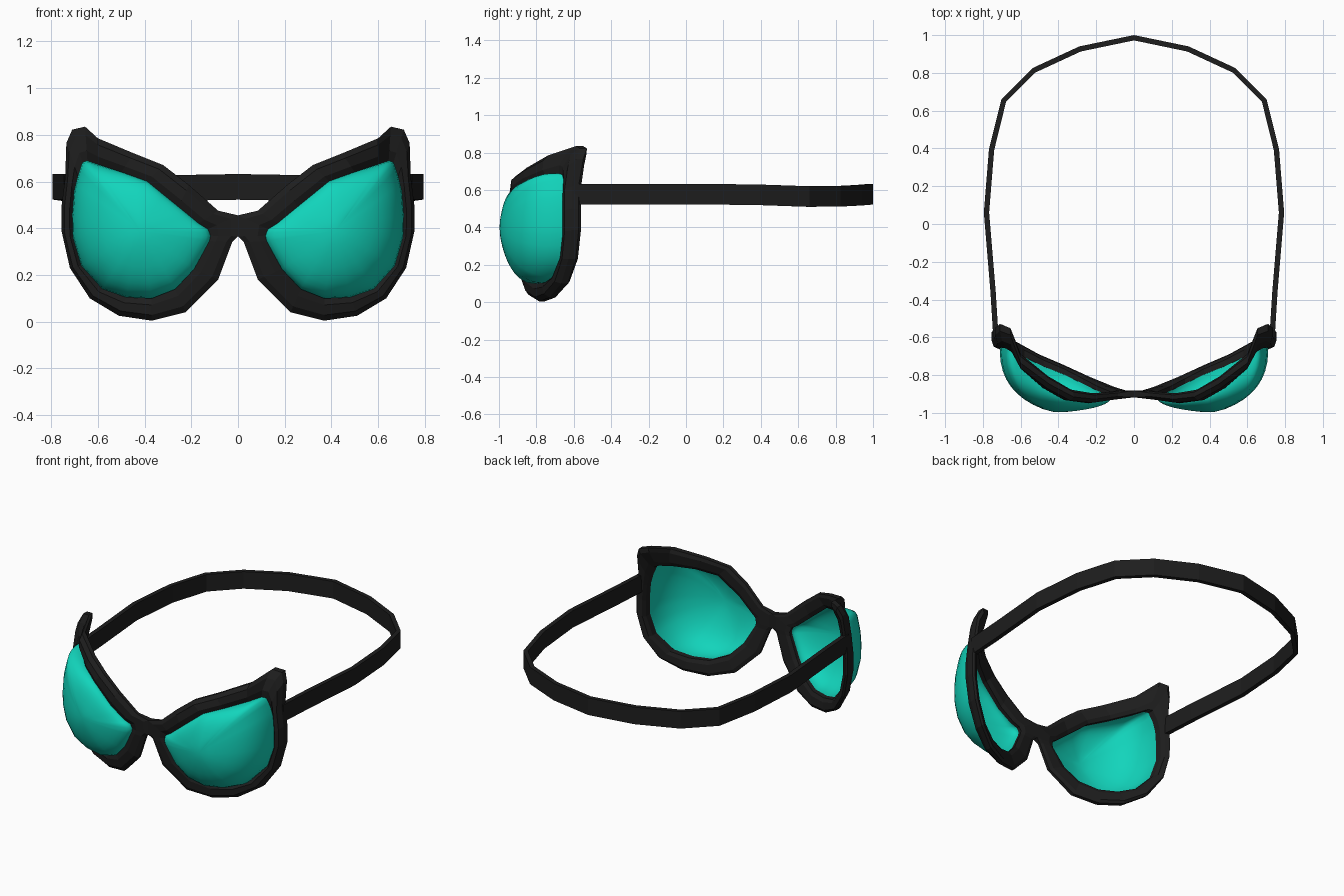
import bpy, bmesh
from mathutils import Vector

if "Cube" in bpy.data.objects:
    bpy.data.objects.remove(bpy.data.objects["Cube"])


def material(name, rgb):
    m = bpy.data.materials.new(name)
    m.diffuse_color = (*rgb, 1)
    m.use_nodes = True
    m.node_tree.nodes["Principled BSDF"].inputs["Base Color"].default_value = m.diffuse_color
    return m


BLACK = material("matte_black", (0.0125, 0.0125, 0.0125))
TEAL = material("teal_lens", (0.006, 0.66, 0.50))


def finish(bm, name, mat, smooth=False):
    """Turn the right-hand half into an object mirrored across x = 0."""
    bmesh.ops.recalc_face_normals(bm, faces=bm.faces)
    me = bpy.data.meshes.new(name)
    bm.to_mesh(me)
    bm.free()
    me.materials.append(mat)
    for p in me.polygons:
        p.use_smooth = smooth
    ob = bpy.data.objects.new(name, me)
    bpy.context.collection.objects.link(ob)
    mod = ob.modifiers.new("mirror", 'MIRROR')
    mod.use_clip = True
    mod.merge_threshold = 0.001
    return ob


# Rim stations: outer x, z, y, then inner x, z, y (from bridge top, clockwise)
RIM = [
    (0, .455, -.90, .130, .395, -.905),
    (.085, .475, -.907, .17, .42, -.915),
    (.21, .585, -.92, .255, .49, -.925),
    (.32, .67, -.907, .39, .60, -.90),
    (.445, .72, -.84, .50, .64, -.83),
    (.60, .785, -.725, .60, .673, -.73),
    (.655, .835, -.575, .645, .688, -.665),
    (.71, .822, -.555, .665, .68, -.645),
    (.735, .765, -.575, .685, .62, -.63),
    (.74, .62, -.60, .70, .56, -.625),
    (.755, .50, -.60, .708, .46, -.625),
    (.755, .385, -.60, .705, .36, -.625),
    (.72, .23, -.615, .67, .24, -.64),
    (.635, .10, -.655, .58, .14, -.69),
    (.51, .025, -.72, .48, .105, -.74),
    (.37, .004, -.775, .37, .10, -.785),
    (.225, .04, -.835, .27, .14, -.835),
    (.085, .18, -.885, .19, .225, -.875),
    (.025, .34, -.90, .125, .345, -.90),
    (0, .365, -.90, .12, .368, -.90),
]
# Cross-section: fraction from outer to inner edge, depth in half thicknesses
SECTION = [(0, -.3), (.25, -1), (.7, -1), (1, -.4),
           (1, .6), (.75, 1), (.2, 1), (0, .6)]

# Faceted cat-eye frame
bm = bmesh.new()
rings = []
for xo, zo, yo, xi, zi, yi in RIM:
    outer, inner = Vector((xo, yo, zo)), Vector((xi, yi, zi))
    ring = []
    for t, d in SECTION:
        p = outer.lerp(inner, t)
        if xo == 0 and t == 0:          # no bevel where the halves join
            d = -1 if d < 0 else 1
        half = (.035 + .068 * p.x) / 2
        ring.append(bm.verts.new(p + Vector((0, d * half, 0))))
    rings.append(ring)
n, k = len(rings), len(SECTION)
for i in range(n):
    a, b = rings[i], rings[(i + 1) % n]
    for j in range(k):
        if i == n - 1 and j == k - 1:   # leave the mirror plane open
            continue
        q = (j + 1) % k
        bm.faces.new((a[j], a[q], b[q], b[j]))
finish(bm, "frame", BLACK)

# Bulging lenses: each rim point sweeps along a curve to the apex
bm = bmesh.new()
APEX = Vector((.42, -1.0, .39))
STEPS = 10
rim = [Vector((r[3], r[5], r[4])) for r in RIM]
rim = [p.lerp(rim[(i + 1) % n], f) for i, p in enumerate(rim) for f in (0, .5)]
rows = []
for r in rim:
    out = r - APEX
    ctrl = Vector((r.x + .1 * out.x, r.y + .77 * (APEX.y - r.y), r.z + .08 * out.z))
    row = []
    for s in range(STEPS):
        t = s / STEPS
        p = r * (1 - t) ** 2 + ctrl * (2 * t * (1 - t)) + APEX * t * t
        row.append(bm.verts.new(p))
    rows.append(row)
tip = bm.verts.new(APEX + Vector((0, .004, 0)))
for i, a in enumerate(rows):
    b = rows[(i + 1) % len(rows)]
    for s in range(STEPS - 1):
        bm.faces.new((a[s], a[s + 1], b[s + 1], b[s]))
    bm.faces.new((a[-1], tip, b[-1]))
finish(bm, "lenses", TEAL, smooth=True)

# Head strap: outer path x, y and centre height z
PATH = [(.745, -.60, .578), (.76, -.36, .578), (.795, .06, .578),
        (.768, .395, .574), (.702, .66, .565), (.538, .825, .566),
        (.29, .94, .572), (0, 1.0, .577)]
HALF_H, THICK = .055, .028
bm = bmesh.new()
pts = [Vector(p) for p in PATH]
rings = []
for i, p in enumerate(pts):
    d = pts[min(i + 1, len(pts) - 1)] - pts[max(i - 1, 0)]
    if i == len(pts) - 1:
        d = Vector((-1, 0, 0))
    inward = Vector((-d.y, d.x, 0)).normalized() * THICK
    up = Vector((0, 0, HALF_H))
    rings.append([bm.verts.new(v) for v in
                  (p + up, p - up, p + inward - up, p + inward + up)])
for a, b in zip(rings, rings[1:]):
    for j in range(4):
        q = (j + 1) % 4
        bm.faces.new((a[j], a[q], b[q], b[j]))
bm.faces.new(rings[0])
finish(bm, "strap", BLACK)
